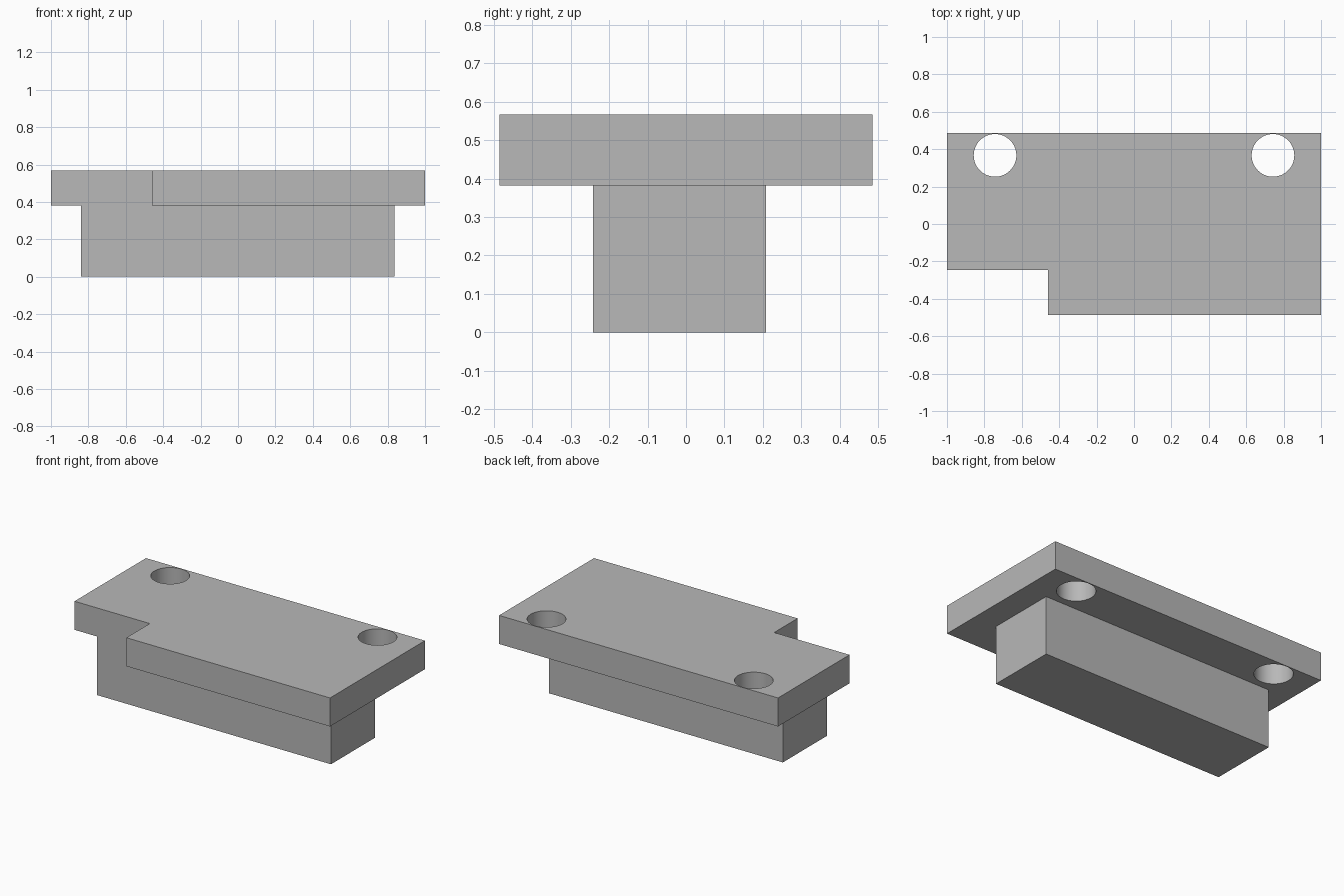
import bpy
import bmesh
from mathutils import Matrix, Vector

cube = bpy.data.objects.get("Cube")
if cube:
    bpy.data.objects.remove(cube, do_unlink=True)

# Single grey material
grey = bpy.data.materials.new("plain grey")
grey.use_nodes = True
colour = (0.48, 0.48, 0.48, 1)
grey.diffuse_color = colour
grey.node_tree.nodes["Principled BSDF"].inputs["Base Color"].default_value = colour

Z_JOIN, Z_TOP = 0.382, 0.567
HOLE_X, HOLE_Y, HOLE_R = 0.743, 0.367, 0.114


def add_object(name, bm):
    bmesh.ops.recalc_face_normals(bm, faces=bm.faces[:])
    mesh = bpy.data.meshes.new(name)
    bm.to_mesh(mesh)
    bm.free()
    mesh.materials.append(grey)
    obj = bpy.data.objects.new(name, mesh)
    bpy.context.collection.objects.link(obj)
    return obj


def prism(name, outline, z0, z1):
    bm = bmesh.new()
    base = bm.faces.new([bm.verts.new((x, y, z0)) for x, y in outline])
    result = bmesh.ops.extrude_face_region(bm, geom=[base], use_keep_orig=True)
    top = [v for v in result["geom"] if isinstance(v, bmesh.types.BMVert)]
    bmesh.ops.translate(bm, verts=top, vec=Vector((0, 0, z1 - z0)))
    return add_object(name, bm)


# Lower block
prism("lower_block", [(-0.84, -0.242), (0.836, -0.242), (0.836, 0.208), (-0.84, 0.208)],
      0, Z_JOIN)

# Top plate with a notched front right corner
plate = prism("top_plate", [(-1, -0.246), (-0.46, -0.246), (-0.46, -0.486),
                            (1, -0.486), (1, 0.486), (-1, 0.486)], Z_JOIN, Z_TOP)

# Two round through holes along the back edge
bm = bmesh.new()
for side in (-1, 1):
    bmesh.ops.create_cone(bm, cap_ends=True, segments=64, radius1=HOLE_R, radius2=HOLE_R,
                          depth=0.5, matrix=Matrix.Translation(
                              (side * HOLE_X, HOLE_Y, (Z_JOIN + Z_TOP) / 2)))
cutter = add_object("hole_cutter", bm)
cutter.hide_render = True

cut = plate.modifiers.new("holes", 'BOOLEAN')
cut.operation = 'DIFFERENCE'
cut.solver = 'EXACT'
cut.object = cutter
bpy.ops.object.select_all(action='DESELECT')
plate.select_set(True)
bpy.context.view_layer.objects.active = plate
bpy.ops.object.modifier_apply(modifier=cut.name)
bpy.data.objects.remove(cutter, do_unlink=True)
bpy.ops.object.shade_smooth_by_angle(angle=0.5)
